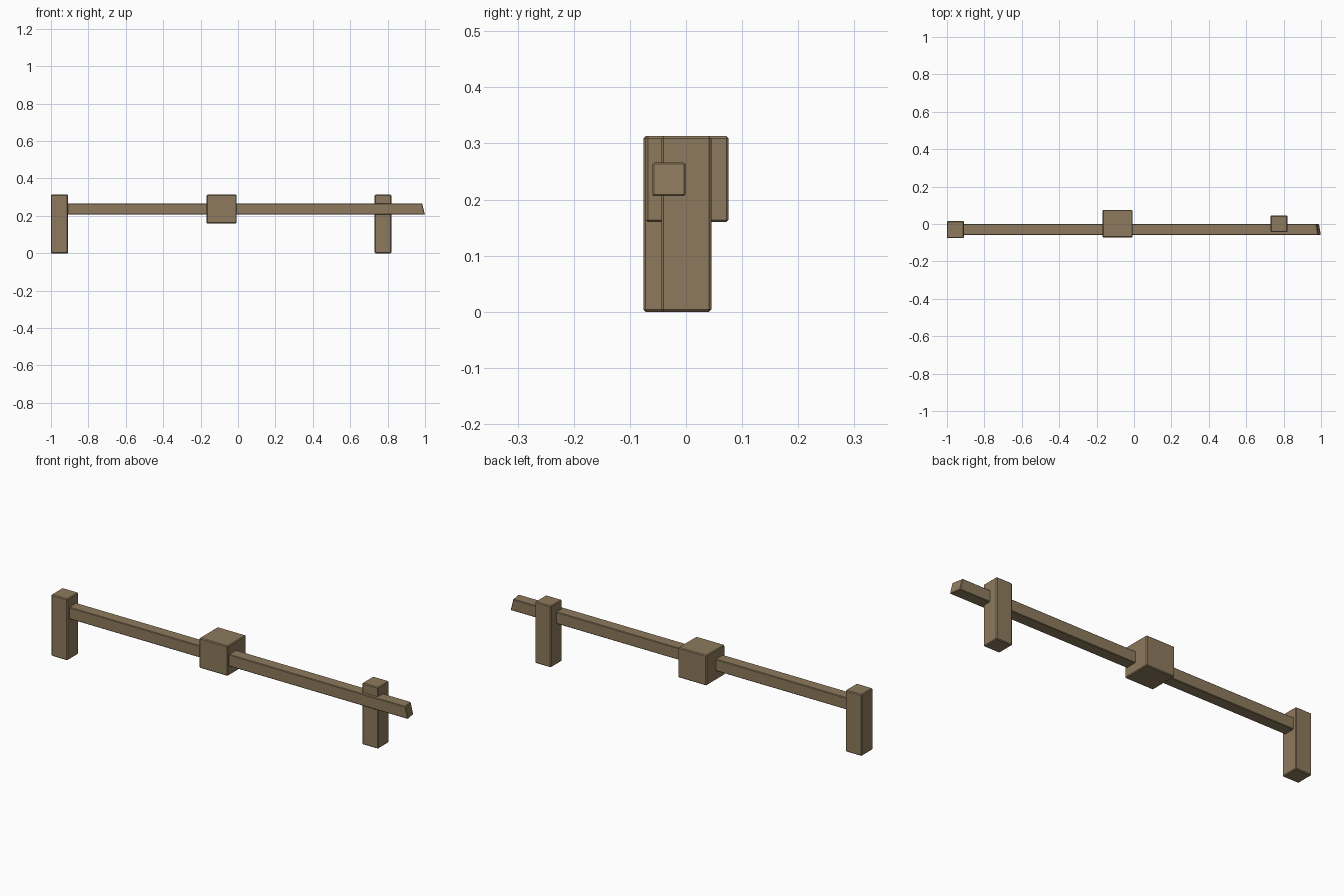
import bpy, bmesh

if "Cube" in bpy.data.objects:
    bpy.data.objects.remove(bpy.data.objects["Cube"])

wood = bpy.data.materials.new("weathered wood")
wood.diffuse_color = (0.27, 0.195, 0.11, 1)
wood.use_nodes = True
wood.node_tree.nodes["Principled BSDF"].inputs["Base Color"].default_value = wood.diffuse_color


def timber(name, lo, hi, bevel=0.004, slant=False):
    """Box between two corners with softly chamfered edges."""
    bm = bmesh.new()
    bmesh.ops.create_cube(bm, size=1)
    for v in bm.verts:
        v.co = [(a + b) / 2 + c * (b - a) for a, b, c in zip(lo, hi, v.co)]
    if slant:
        # obliquely sawn end: shorter at the top and at the back
        for v in bm.verts:
            if v.co.x > 0.9:
                if v.co.z > 0.24:
                    v.co.x -= 0.015
                if v.co.y > -0.03:
                    v.co.x -= 0.01
    bmesh.ops.bevel(bm, geom=bm.edges[:], offset=bevel, segments=1,
                    affect='EDGES', profile=0.5)
    bmesh.ops.recalc_face_normals(bm, faces=bm.faces[:])
    mesh = bpy.data.meshes.new(name)
    bm.to_mesh(mesh)
    bm.free()
    mesh.materials.append(wood)
    obj = bpy.data.objects.new(name, mesh)
    bpy.context.collection.objects.link(obj)
    return obj


# posts at each end
timber("left_post", (-1.0, -0.076, 0), (-0.909, 0.015, 0.313))
timber("right_post", (0.73, -0.044, 0), (0.82, 0.045, 0.313))

# central block threaded on the rail
timber("centre_block", (-0.168, -0.072, 0.16), (-0.008, 0.076, 0.313))

# long horizontal rail
timber("rail", (-0.99, -0.06, 0.206), (1.0, -0.001, 0.266), 0.003, slant=True)
